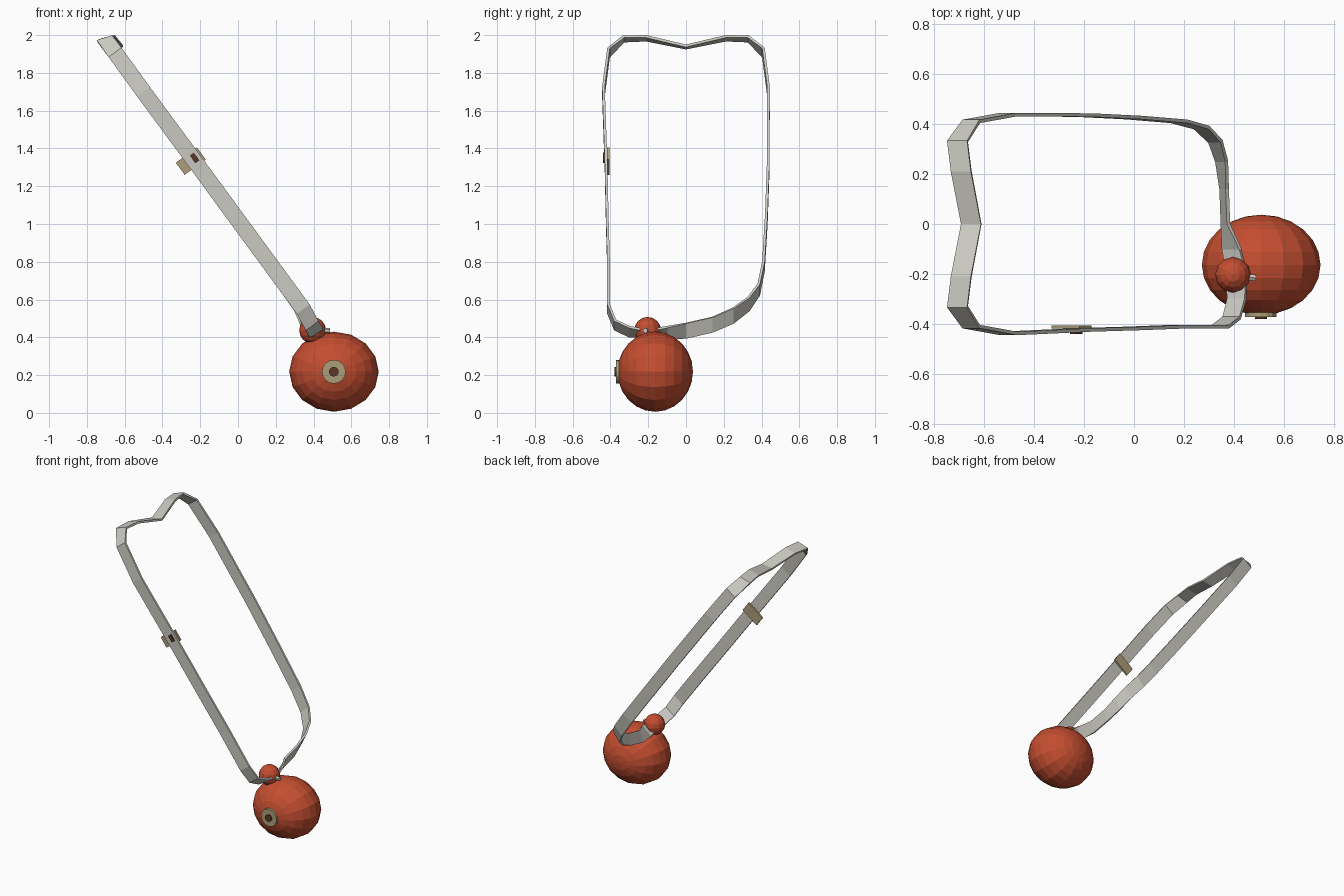
import bpy, bmesh, math
from mathutils import Vector, Matrix

if "Cube" in bpy.data.objects:
    bpy.data.objects.remove(bpy.data.objects["Cube"])


def material(name, rgb):
    m = bpy.data.materials.new(name)
    m.diffuse_color = (*rgb, 1)
    m.use_nodes = True
    m.node_tree.nodes["Principled BSDF"].inputs["Base Color"].default_value = m.diffuse_color
    return m


GREY = material("strap grey", (0.60, 0.59, 0.54))
RED = material("bag red", (0.55, 0.075, 0.03))
TAN = material("metal tan", (0.42, 0.34, 0.19))
BROWN = material("dark brown", (0.10, 0.04, 0.02))


def make(name, bm, mat):
    bmesh.ops.recalc_face_normals(bm, faces=bm.faces)
    me = bpy.data.meshes.new(name)
    bm.to_mesh(me)
    bm.free()
    me.materials.append(mat)
    ob = bpy.data.objects.new(name, me)
    bpy.context.collection.objects.link(ob)
    return ob


def ball(name, center, radii, seg, rings, axis, mat):
    bm = bmesh.new()
    bmesh.ops.create_uvsphere(bm, u_segments=seg, v_segments=rings, radius=1)
    if axis == 'Y':
        bm.transform(Matrix.Rotation(math.pi / 2, 4, 'X'))
    bm.transform(Matrix.Translation(center) @ Matrix.Diagonal((*radii, 1)))
    return make(name, bm, mat)


def rod(name, start, end, radius, seg, mat):
    a, b = Vector(start), Vector(end)
    bm = bmesh.new()
    bmesh.ops.create_cone(bm, cap_ends=True, segments=seg, radius1=radius,
                          radius2=radius, depth=(b - a).length)
    rot = (b - a).to_track_quat('Z', 'Y').to_matrix().to_4x4()
    bm.transform(Matrix.Translation((a + b) / 2) @ rot)
    return make(name, bm, mat)


def box(name, center, size, tilt, mat):
    bm = bmesh.new()
    bmesh.ops.create_cube(bm, size=1)
    bm.transform(Matrix.Translation(center) @ Matrix.Rotation(tilt, 4, 'Y')
                 @ Matrix.Diagonal((*size, 1)))
    return make(name, bm, mat)


# Strap: closed ribbon through stations (x, y, z, width along x, width along z)
side = (0.068, 0.05)
stations = [
    (-0.65, 0, 1.937, 0.08, 0.012),
    (-0.69, 0.21, 1.983, 0.08, 0.02),
    (-0.705, 0.33, 1.98, 0.08, 0.025),
    (-0.65, 0.41, 1.907, *side),
    (-0.50, 0.437, 1.70, *side),
    (-0.20, 0.435, 1.293, *side),
    (0.0, 0.425, 1.02, *side),
    (0.18, 0.41, 0.775, *side),
    (0.27, 0.385, 0.652, 0.06, 0.06),
    (0.325, 0.33, 0.575, 0.05, 0.07),
    (0.35, 0.25, 0.515, 0.04, 0.08),
    (0.36, 0.14, 0.467, 0.025, 0.08),
    (0.365, 0.0, 0.435, 0.025, 0.08),
    (0.39, -0.10, 0.425, 0.07, 0.06),
    (0.41, -0.20, 0.42, 0.08, 0.03),
    (0.41, -0.30, 0.43, 0.07, 0.05),
    (0.39, -0.375, 0.465, *side),
    (0.345, -0.41, 0.55, *side),
    (0.18, -0.41, 0.775, *side),
    (0.0, -0.417, 1.02, *side),
    (-0.20, -0.423, 1.293, *side),
    (-0.50, -0.437, 1.70, *side),
    (-0.65, -0.41, 1.907, *side),
    (-0.705, -0.33, 1.98, 0.08, 0.025),
    (-0.69, -0.21, 1.983, 0.08, 0.02),
]
bm = bmesh.new()
loops = []
count = len(stations)
for i, (x, y, z, wx, wz) in enumerate(stations):
    before = Vector(stations[i - 1][:3])
    after = Vector(stations[(i + 1) % count][:3])
    w = Vector((wx, 0, wz)) / 2
    n = (after - before).cross(w).normalized() * 0.007
    c = Vector((x, y, z))
    loops.append([bm.verts.new(c + p) for p in (w + n, w - n, -w - n, -w + n)])
for i in range(count):
    a, b = loops[i], loops[(i + 1) % count]
    for k in range(4):
        bm.faces.new((a[k], a[(k + 1) % 4], b[(k + 1) % 4], b[k]))
make("strap", bm, GREY)

# Round bag, top knob and its pin
ball("bag", (0.508, -0.163, 0.218), (0.237, 0.2, 0.212), 16, 12, 'Y', RED)
ball("knob", (0.395, -0.203, 0.437), (0.071, 0.071, 0.071), 12, 8, 'Z', RED)
rod("knob_pin", (0.42, -0.212, 0.438), (0.487, -0.215, 0.435), 0.014, 6, GREY)

# Front stud
rod("stud_plate", (0.507, -0.34, 0.218), (0.507, -0.371, 0.218), 0.063, 16, TAN)
rod("stud_center", (0.507, -0.36, 0.218), (0.507, -0.379, 0.218), 0.026, 10, BROWN)

# Strap buckle: plate inside the strap, latch outside
tilt = math.atan2(0.81, 0.59)
box("buckle", (-0.25, -0.411, 1.333), (0.08, 0.012, 0.138), tilt, TAN)
box("buckle_latch", (-0.23, -0.432, 1.35), (0.05, 0.016, 0.026), tilt, BROWN)
